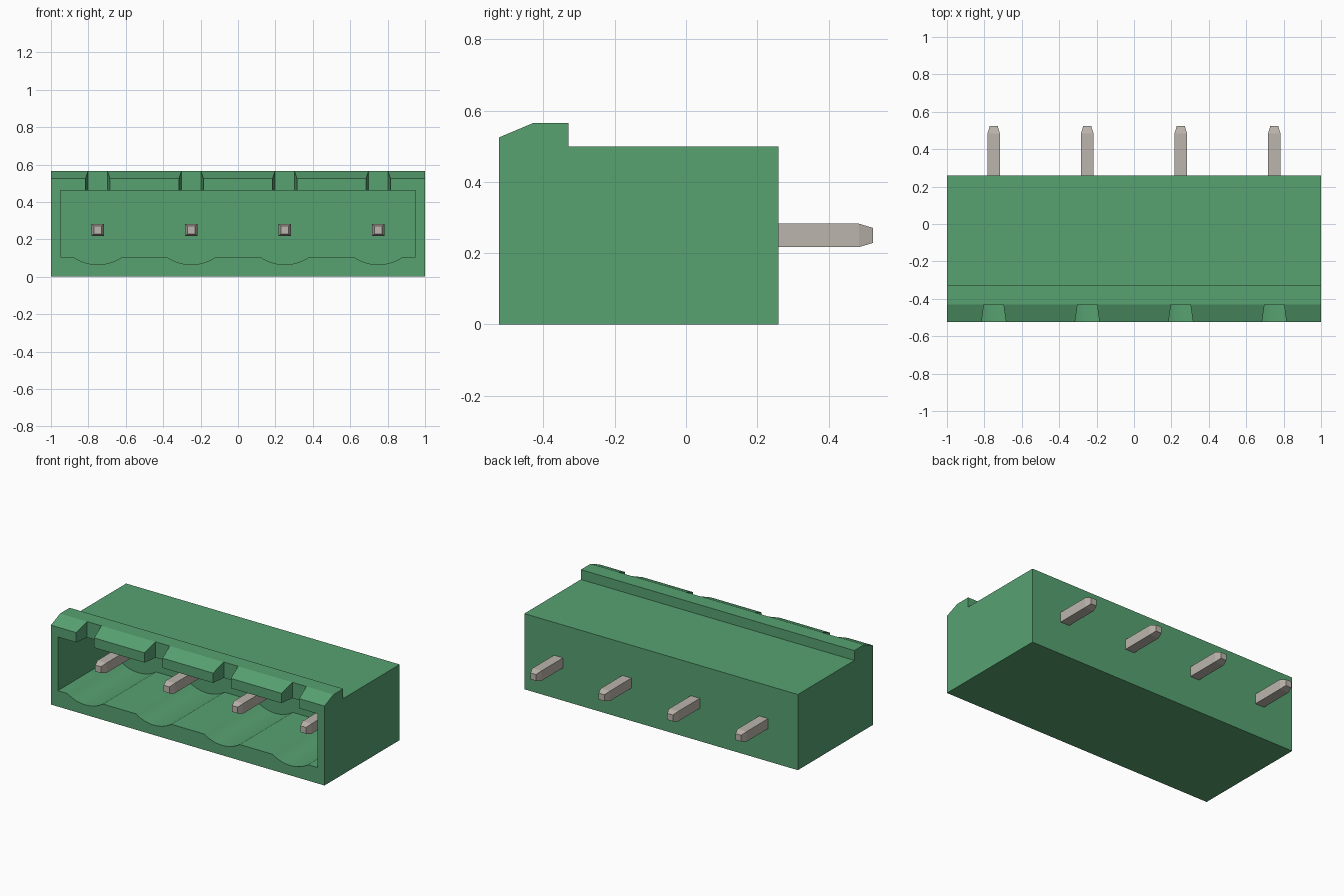
import bpy, bmesh, math
from mathutils import Vector

if "Cube" in bpy.data.objects:
    bpy.data.objects.remove(bpy.data.objects["Cube"], do_unlink=True)

PITCH = [-0.75, -0.25, 0.25, 0.75]


def material(name, rgb):
    m = bpy.data.materials.new(name)
    m.diffuse_color = (*rgb, 1)
    m.use_nodes = True
    bsdf = next(n for n in m.node_tree.nodes if n.type == 'BSDF_PRINCIPLED')
    bsdf.inputs["Base Color"].default_value = (*rgb, 1)
    bsdf.inputs["Roughness"].default_value = 0.6
    return m


green = material("green plastic", (0.095, 0.36, 0.165))
metal = material("tin metal", (0.50, 0.46, 0.415))


def add_object(name, bm, mat):
    bmesh.ops.recalc_face_normals(bm, faces=bm.faces)
    me = bpy.data.meshes.new(name)
    bm.to_mesh(me)
    bm.free()
    me.materials.append(mat)
    ob = bpy.data.objects.new(name, me)
    bpy.context.collection.objects.link(ob)
    return ob


def prism(name, points, direction, mat):
    """Extrude a closed outline of 3D points along a direction."""
    bm = bmesh.new()
    face = bm.faces.new([bm.verts.new(p) for p in points])
    ext = bmesh.ops.extrude_face_region(bm, geom=[face])
    verts = [v for v in ext["geom"] if isinstance(v, bmesh.types.BMVert)]
    bmesh.ops.translate(bm, verts=verts, vec=Vector(direction))
    return add_object(name, bm, mat)


# Housing: side profile with the raised front lip, extruded across x
side = [(-0.525, 0), (0.26, 0), (0.26, 0.5), (-0.33, 0.5),
        (-0.33, 0.565), (-0.43, 0.565), (-0.525, 0.525)]
housing = prism("housing", [(-1, y, z) for y, z in side], (2, 0, 0), green)

# Socket cutter: rectangular opening whose floor has a round trough per pin
HALF, SAG, FLOOR = 0.13, 0.04, 0.105
R = (HALF ** 2 + SAG ** 2) / (2 * SAG)
A = math.asin(HALF / R)
outline = [(-0.95, FLOOR)]
for cx in PITCH:
    for i in range(17):
        a = -A + 2 * A * i / 16
        outline.append((cx + R * math.sin(a), FLOOR - SAG + R * (1 - math.cos(a))))
outline += [(0.95, FLOOR), (0.95, 0.46), (-0.95, 0.46)]
cutters = [prism("socket_cutter", [(x, -0.7, z) for x, z in outline], (0, 0.73, 0), green)]

# Notch cutters: keyways through the front lip, wider at the front
for cx in PITCH:
    trap = [(-0.052, -0.43), (0.052, -0.43), (0.076, -0.60), (-0.076, -0.60)]
    cutters.append(prism("notch_cutter", [(cx + x, y, 0.40) for x, y in trap],
                         (0, 0, 0.3), green))

for c in cutters:
    c.hide_render = True
    mod = housing.modifiers.new("cut", 'BOOLEAN')
    mod.operation = 'DIFFERENCE'
    mod.solver = 'EXACT'
    mod.object = c

# Bake the cuts and remove the cutters
bpy.context.view_layer.update()
baked = bpy.data.meshes.new_from_object(
    housing.evaluated_get(bpy.context.evaluated_depsgraph_get()))
housing.modifiers.clear()
housing.data = baked
for c in cutters:
    bpy.data.objects.remove(c, do_unlink=True)

bpy.ops.object.select_all(action='DESELECT')
housing.select_set(True)
bpy.context.view_layer.objects.active = housing
bpy.ops.object.shade_smooth_by_angle(angle=math.radians(20))

# Pins: square bars with tapered ends, passing through the back wall
for n, cx in enumerate(PITCH, 1):
    bm = bmesh.new()
    rings = []
    for y, h in [(-0.39, 0.021), (-0.35, 0.033), (0.485, 0.033), (0.525, 0.021)]:
        rings.append([bm.verts.new((cx + sx * h, y, 0.25 + sz * h))
                      for sx, sz in [(-1, -1), (1, -1), (1, 1), (-1, 1)]])
    for a, b in zip(rings, rings[1:]):
        for i in range(4):
            j = (i + 1) % 4
            bm.faces.new([a[i], a[j], b[j], b[i]])
    bm.faces.new(rings[0])
    bm.faces.new(rings[-1])
    add_object(f"pin_{n}", bm, metal)
